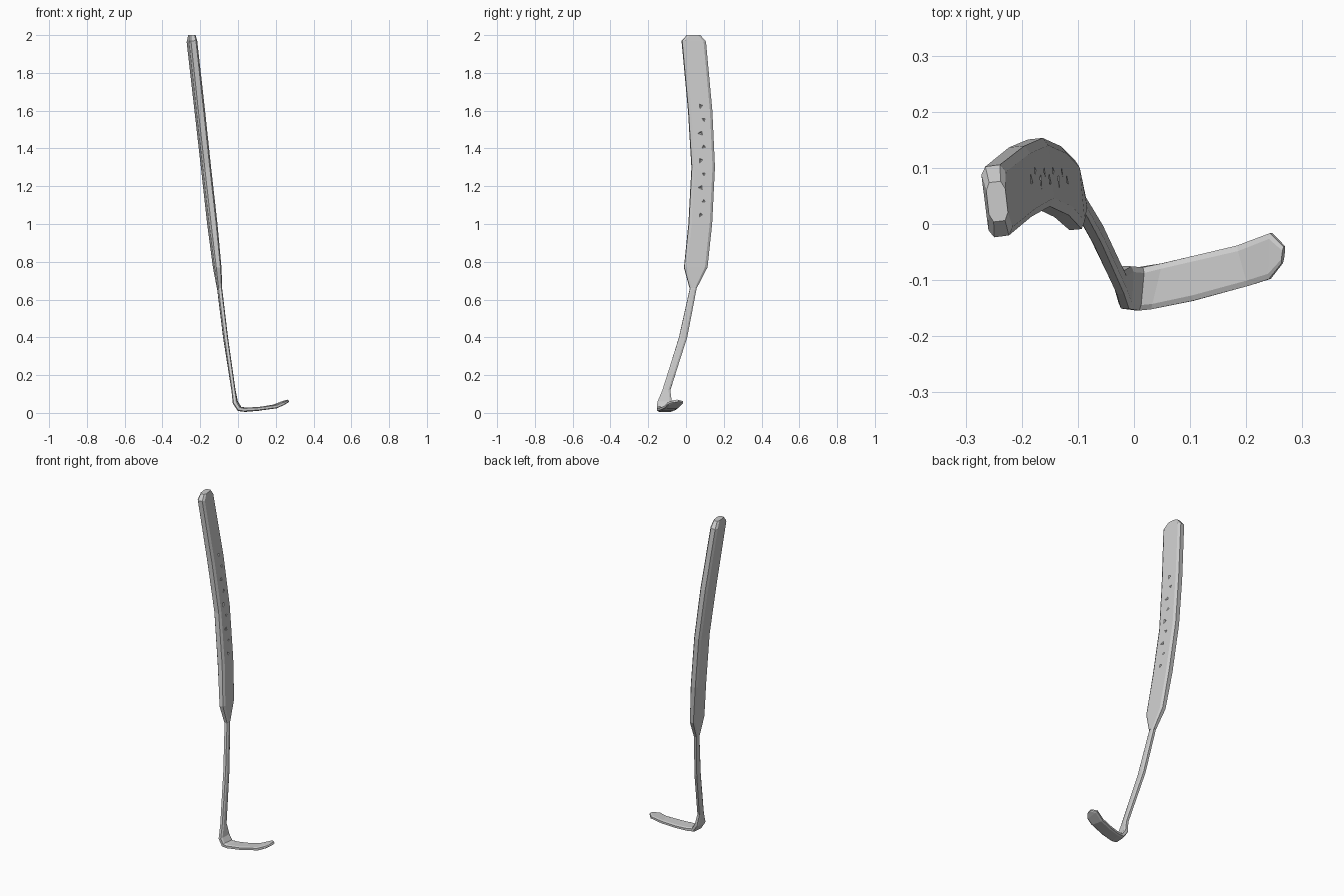
import bpy, bmesh
from mathutils import Vector, Matrix

if "Cube" in bpy.data.objects:
    bpy.data.objects.remove(bpy.data.objects["Cube"])


def loft(name, stations, chamfer):
    """Skin chamfered slab sections; a station is (front edge xyz, back edge xyz, thickness)."""
    fronts = [Vector(s[0:3]) for s in stations]
    backs = [Vector(s[3:6]) for s in stations]
    mids = [(a + b) / 2 for a, b in zip(fronts, backs)]
    bm = bmesh.new()
    rings = []
    last = len(stations) - 1
    for i, s in enumerate(stations):
        before = (mids[i] - mids[max(i - 1, 0)]).normalized()
        after = (mids[min(i + 1, last)] - mids[i]).normalized()
        across = backs[i] - fronts[i]
        u = across.normalized()
        n = (before + after).cross(u).normalized()
        w, t = across.length / 2, s[6] / 2
        c = min(chamfer, w * 0.5)
        k = t * 0.6
        outline = [(-w, -k), (-w + c, -t), (w - c, -t), (w, -k),
                   (w, k), (w - c, t), (-w + c, t), (-w, k)]
        rings.append([bm.verts.new(mids[i] + u * p + n * q) for p, q in outline])
    for r0, r1 in zip(rings, rings[1:]):
        for j in range(8):
            bm.faces.new((r0[j], r0[(j + 1) % 8], r1[(j + 1) % 8], r1[j]))
    bm.faces.new(rings[0])
    bm.faces.new(rings[-1])
    bmesh.ops.recalc_face_normals(bm, faces=bm.faces[:])
    return add(name, bm)


def add(name, bm):
    mesh = bpy.data.meshes.new(name)
    bm.to_mesh(mesh)
    bm.free()
    ob = bpy.data.objects.new(name, mesh)
    bpy.context.collection.objects.link(ob)
    return ob


# Broad, bowed grip narrowing into the shank
handle = loft("handle", [
    (-0.240, 0.005, 2.00, -0.248, 0.075, 2.00, 0.034),
    (-0.236, -0.022, 1.97, -0.252, 0.104, 1.965, 0.044),
    (-0.196, 0.012, 1.60, -0.209, 0.138, 1.60, 0.046),
    (-0.163, 0.030, 1.30, -0.176, 0.152, 1.30, 0.044),
    (-0.129, 0.014, 1.00, -0.143, 0.137, 1.00, 0.044),
    (-0.104, -0.010, 0.77, -0.116, 0.113, 0.77, 0.036),
    (-0.095, 0.020, 0.66, -0.100, 0.056, 0.66, 0.026),
], 0.014)

# Thin shank, elbow and upturned blade in one bent strip
loft("shank_and_blade", [
    (-0.101, 0.028, 0.69, -0.106, 0.062, 0.69, 0.020),
    (-0.095, 0.020, 0.655, -0.099, 0.055, 0.655, 0.025),
    (-0.064, -0.037, 0.40, -0.068, 0.006, 0.40, 0.024),
    (-0.024, -0.125, 0.12, -0.024, -0.083, 0.12, 0.022),
    (-0.016, -0.151, 0.055, -0.012, -0.075, 0.055, 0.026),
    (0.005, -0.154, 0.022, 0.012, -0.077, 0.020, 0.026),
    (0.030, -0.152, 0.017, 0.050, -0.070, 0.017, 0.022),
    (0.105, -0.137, 0.021, 0.110, -0.056, 0.021, 0.020),
    (0.205, -0.110, 0.034, 0.185, -0.038, 0.034, 0.020),
    (0.242, -0.098, 0.050, 0.244, -0.016, 0.057, 0.018),
    (0.264, -0.070, 0.061, 0.268, -0.040, 0.065, 0.013),
], 0.010)

# Shallow grip nicks along one broad side of the handle
bm = bmesh.new()
for i in range(9):
    z = 1.05 + i * 0.072
    x = -0.135 - (z - 1.0) * 0.111 + 0.023
    y = 0.083 + (0.012 if i % 2 else -0.004)
    place = (Matrix.Translation((x, y, z)) @ Matrix.Rotation(-1.5708, 4, 'Y')
             @ Matrix.Rotation(0.5 * i, 4, 'Z'))
    bmesh.ops.create_cone(bm, cap_ends=True, segments=3, radius1=0.030,
                          radius2=0.0, depth=0.016, matrix=place)
cutter = add("nick_cutter", bm)
cutter.hide_render = True
mod = handle.modifiers.new("nicks", 'BOOLEAN')
mod.operation = 'DIFFERENCE'
mod.solver = 'EXACT'
mod.object = cutter
bpy.context.view_layer.objects.active = handle
bpy.ops.object.modifier_apply(modifier=mod.name)
bpy.data.objects.remove(cutter)
